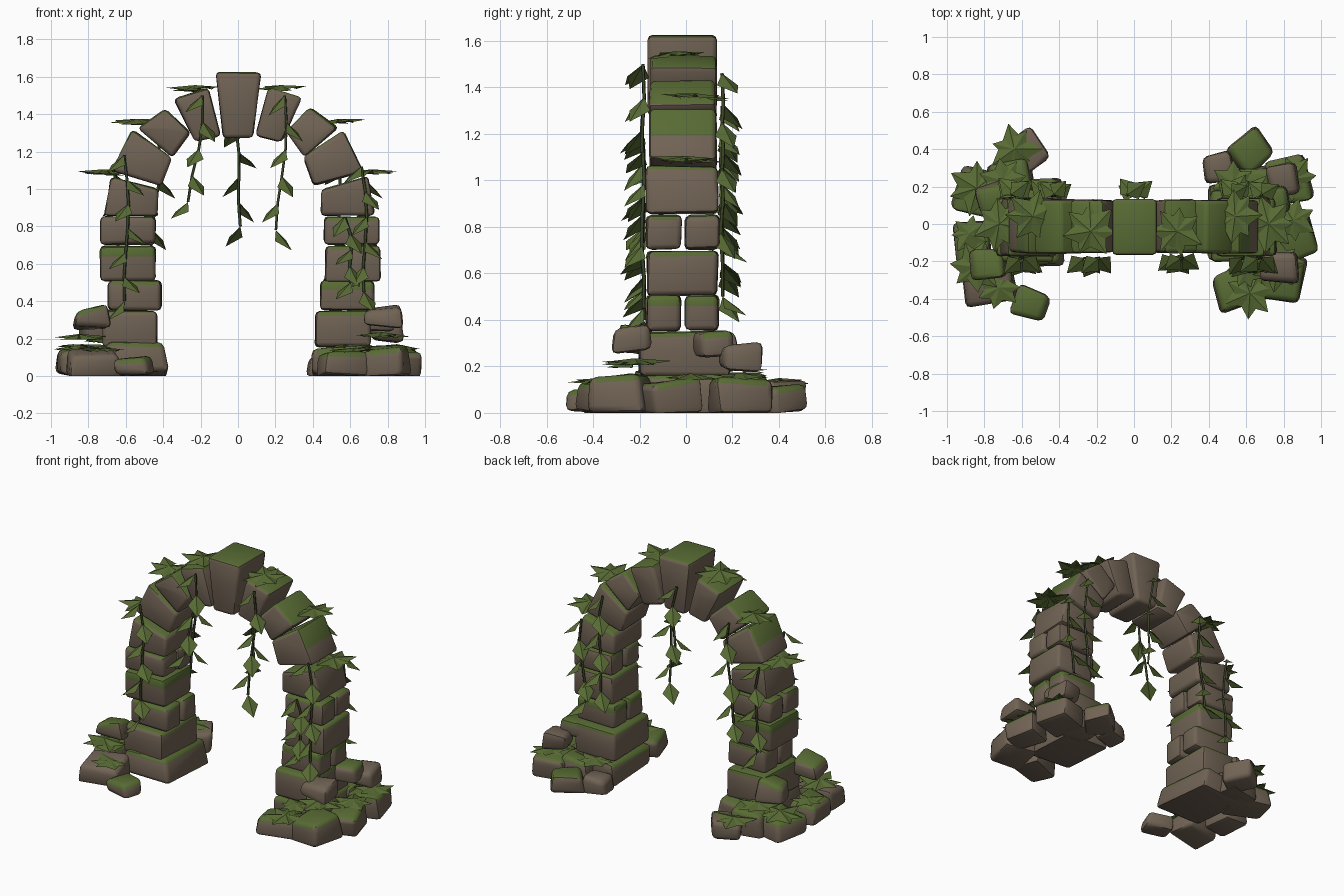
import bpy, bmesh, math, random
from mathutils import Matrix, Vector

random.seed(7)
if "Cube" in bpy.data.objects:
    bpy.data.objects.remove(bpy.data.objects["Cube"], do_unlink=True)


def material(name, rgb):
    m = bpy.data.materials.new(name)
    m.use_nodes = True
    m.diffuse_color = (*rgb, 1)
    bsdf = m.node_tree.nodes["Principled BSDF"]
    bsdf.inputs["Base Color"].default_value = (*rgb, 1)
    bsdf.inputs["Roughness"].default_value = 0.9
    return m


STONE = material("brown stone", (0.165, 0.125, 0.09))
MOSS = material("green moss", (0.098, 0.147, 0.034))
LEAF = material("leaf green", (0.098, 0.147, 0.034))
STEM = material("vine stem", (0.045, 0.06, 0.02))


def add_mesh(name, bm, mats):
    mesh = bpy.data.meshes.new(name)
    bm.to_mesh(mesh)
    bm.free()
    ob = bpy.data.objects.new(name, mesh)
    bpy.context.collection.objects.link(ob)
    for m in mats:
        mesh.materials.append(m)
    return ob


def stone(name, quad, y0, y1, place=Matrix(), jitter=0.006, drip=None, bevel=0.022, mossy=True):
    """Worn block: an x-z outline carried from y0 to y1, mossy where it faces up."""
    bm = bmesh.new()
    rings = []
    for y in (y0, y1):
        rings.append([bm.verts.new(Vector((x, y, z)) + Vector(
            [random.uniform(-jitter, jitter) for _ in range(3)])) for x, z in quad])
    for ring in rings:
        bm.faces.new(ring)
    for i in range(4):
        j = (i + 1) % 4
        bm.faces.new((rings[0][i], rings[0][j], rings[1][j], rings[1][i]))
    bmesh.ops.recalc_face_normals(bm, faces=bm.faces[:])
    bmesh.ops.bevel(bm, geom=bm.edges[:], offset=bevel, segments=2, profile=0.5, affect='EDGES')
    bm.transform(place)
    for v in bm.verts:
        v.co.z = max(v.co.z, 0)
    # Moss line: the upper part of sloping tops, or a lip hanging down the sides
    zs = [v.co.z for v in bm.verts]
    line = drip or min(zs) * 0.4 + max(zs) * 0.6
    bmesh.ops.bisect_plane(bm, geom=bm.verts[:] + bm.edges[:] + bm.faces[:],
                           plane_co=(0, 0, line), plane_no=(0, 0, 1))
    bm.normal_update()
    for f in bm.faces:
        above = f.calc_center_median().z > line
        green = f.normal.z > 0.6 or (above and (drip or f.normal.z > 0.38))
        f.material_index = 1 if mossy and green else 0
    ob = add_mesh(name, bm, (STONE, MOSS))
    bpy.ops.object.select_all(action='DESELECT')
    ob.select_set(True)
    bpy.context.view_layer.objects.active = ob
    bpy.ops.object.shade_smooth_by_angle(angle=math.radians(45))


def rect(x0, x1, z0, z1):
    return [(x0, z0), (x1, z0), (x1, z1), (x0, z1)]


def rubble(name, x, y, z, sx, sy, h, turn, mossy=True):
    tilt = Matrix.Rotation(random.uniform(-0.12, 0.12), 4, 'X')
    place = Matrix.Translation((x, y, z)) @ Matrix.Rotation(math.radians(turn), 4, 'Z') @ tilt
    w, t = sx / 2, sx * 0.43
    stone(name, [(-w, 0), (w, 0), (t, h), (-t, h * 0.88)], -sy / 2, sy / 2,
          place, 0.016, None, 0.028, mossy)


# Pillar courses: inner x, outer x, bottom z, top z
courses = [
    (0.43, 0.72, 0.155, 0.35), (0.41, 0.695, 0.352, 0.51),
    (0.44, 0.735, 0.505, 0.695), (0.44, 0.735, 0.705, 0.85), (0.43, 0.715, 0.858, 1.0)]
left_shift = (-0.015, 0.03, 0.025, 0.02, 0.015)
for side, label in ((-1, "right"), (1, "left")):
    for i, (a, b, z0, z1) in enumerate(courses):
        shift = left_shift[i] if side > 0 else 0
        quad = rect(side * (a + shift), side * (b + shift), z0, z1)
        if i == 4:
            quad[2] = (quad[2][0] - side * 0.035, 1.07)
        drip = {(-1, 2): 0.64, (1, 1): 0.46}.get((side, i))
        name = f"{label}_pillar_course"
        if i in (1, 3):
            stone(name + "_front", quad, -0.17, -0.022, drip=drip)
            stone(name + "_back", quad, -0.002, 0.14, drip=drip)
        else:
            y = (-0.2, 0.185) if i == 0 else (-0.168, 0.138)
            stone(name, quad, *y, drip=drip)

# Arch wedges, mirrored, then the keystone
wedges = [
    [(0.675, 1.095), (0.565, 1.315), (0.352, 1.17), (0.405, 1.015)],
    [(0.535, 1.325), (0.385, 1.435), (0.252, 1.305), (0.35, 1.17)],
    [(0.345, 1.485), (0.16, 1.54), (0.092, 1.285), (0.235, 1.25)]]
for side, label in ((-1, "right"), (1, "left")):
    for w in wedges:
        stone(f"{label}_arch_wedge", [(side * x, z) for x, z in w], -0.155, 0.13)
stone("keystone", [(-0.12, 1.625), (0.125, 1.625), (0.08, 1.272), (-0.08, 1.272)],
      -0.163, 0.132, jitter=0.003)

# Fallen stones round the feet: x, y, z, size x, size y, height, turn, mossy
for r in [
        (-0.56, 0, 0, 0.36, 0.46, 0.17, 2), (-0.55, -0.43, 0, 0.2, 0.15, 0.1, -22),
        (-0.78, -0.32, 0, 0.28, 0.2, 0.14, 12, False), (-0.86, -0.1, 0, 0.2, 0.22, 0.15, 4),
        (-0.82, 0.17, 0, 0.28, 0.24, 0.15, -12), (-0.58, 0.39, 0, 0.2, 0.2, 0.13, 32, False),
        (-0.66, 0.25, 0, 0.24, 0.18, 0.17, 8), (-0.78, -0.22, 0.25, 0.2, 0.16, 0.12, 4),
        (-0.75, 0.14, 0.2, 0.18, 0.16, 0.14, 12)]:
    rubble("right_foot_rubble", *r)
for r in [
        (0.56, 0, 0, 0.34, 0.42, 0.16, -2), (0.62, 0.39, 0, 0.21, 0.2, 0.13, 40),
        (0.45, 0.3, 0, 0.16, 0.15, 0.11, 10, False), (0.83, 0.23, 0, 0.25, 0.25, 0.15, 15),
        (0.86, -0.06, 0, 0.2, 0.22, 0.14, 20), (0.79, -0.28, 0, 0.25, 0.24, 0.17, -10),
        (0.56, -0.34, 0, 0.26, 0.2, 0.14, 20), (0.65, 0.23, 0, 0.2, 0.16, 0.16, 0),
        (0.78, -0.23, 0.27, 0.2, 0.16, 0.1, -4, False),
        (0.74, 0.12, 0.25, 0.18, 0.15, 0.11, 8), (0.8, 0.23, 0.19, 0.17, 0.17, 0.11, 14, False)]:
    rubble("left_foot_rubble", *r)


def leaf(bm, loc, heading, pitch, length):
    """Pointed leaf folded along its midrib; pitch is the downward tilt."""
    place = (Matrix.Translation(loc) @ Matrix.Rotation(heading, 4, 'Z')
             @ Matrix.Rotation(pitch, 4, 'Y'))
    w = length * 0.36
    base, left, tip, right = [bm.verts.new(place @ Vector(p)) for p in (
        (0, 0, 0), (length * 0.42, w, -w * 0.4), (length, 0, -0.01),
        (length * 0.42, -w, -w * 0.4))]
    bm.faces.new((base, tip, left))
    bm.faces.new((base, right, tip))


def leaf_star(x, y, z, radius):
    bm = bmesh.new()
    start = random.random()
    for k in range(7):
        leaf(bm, (x, y, z), start + k * math.tau / 7 + random.uniform(-0.15, 0.15),
             random.uniform(-0.05, 0.17), radius * random.uniform(0.85, 1.1))
    add_mesh("leaf_star", bm, (LEAF,))


# Leaf stars on the arch and on the fallen stones
for s in (-1, 1):
    leaf_star(s * 0.23, -0.04, 1.555, 0.15)
    leaf_star(s * 0.54, 0.04, 1.375, 0.15)
    leaf_star(s * 0.72, 0.0, 1.105, 0.15)
for star in [
        (-0.85, -0.23, 0.225, 0.15), (-0.84, 0.19, 0.17, 0.15), (-0.64, 0.4, 0.15, 0.14),
        (-0.72, -0.34, 0.15, 0.13), (-0.7, 0.23, 0.2, 0.13), (-0.88, -0.05, 0.17, 0.11),
        (0.77, -0.22, 0.235, 0.15), (0.85, 0.24, 0.17, 0.13), (0.62, -0.37, 0.15, 0.14),
        (0.85, 0.02, 0.17, 0.13), (0.53, 0.22, 0.17, 0.12), (0.6, -0.24, 0.17, 0.12)]:
    leaf_star(*star)


def vine(x0, z0, x1, z1, front):
    """Hanging stem with leaves swinging to either side."""
    out = -1 if front else 1
    y = -0.185 if front else 0.155
    n = max(4, round((z0 - z1) / 0.135))
    points = []
    for k in range(n + 1):
        t = k / n
        points.append(Vector((x0 + (x1 - x0) * t + 0.018 * math.sin(t * 5),
                              y + 0.006 * math.sin(t * 9), z0 + (z1 - z0) * t)))
    curve = bpy.data.curves.new("vine_stem", 'CURVE')
    curve.dimensions = '3D'
    curve.bevel_depth = 0.008
    curve.bevel_resolution = 0
    curve.use_fill_caps = True
    spline = curve.splines.new('POLY')
    spline.points.add(n)
    for p, co in zip(spline.points, points):
        p.co = (*co, 1)
    curve.materials.append(STEM)
    bpy.context.collection.objects.link(bpy.data.objects.new("vine_stem", curve))
    bm = bmesh.new()
    for k, p in enumerate(points):
        swing = (0.8 if k % 2 else -0.8) + random.uniform(-0.25, 0.25)
        leaf(bm, p, out * math.pi / 2 + swing, random.uniform(0.5, 0.8), 0.15)
    add_mesh("vine_leaves", bm, (LEAF,))


# Vines on the front face, then on the back
for v in [(-0.19, 1.5, -0.25, 0.93), (0.25, 1.5, 0.22, 0.78), (-0.61, 1.18, -0.59, 0.4),
          (0.66, 1.12, 0.69, 0.45), (0.57, 0.85, 0.62, 0.5)]:
    vine(*v, True)
for v in [(-0.04, 1.46, 0.03, 0.8), (-0.43, 1.32, -0.45, 0.65), (-0.66, 1.08, -0.63, 0.5),
          (0.52, 1.25, 0.55, 0.6), (0.68, 1.05, 0.66, 0.5)]:
    vine(*v, False)
